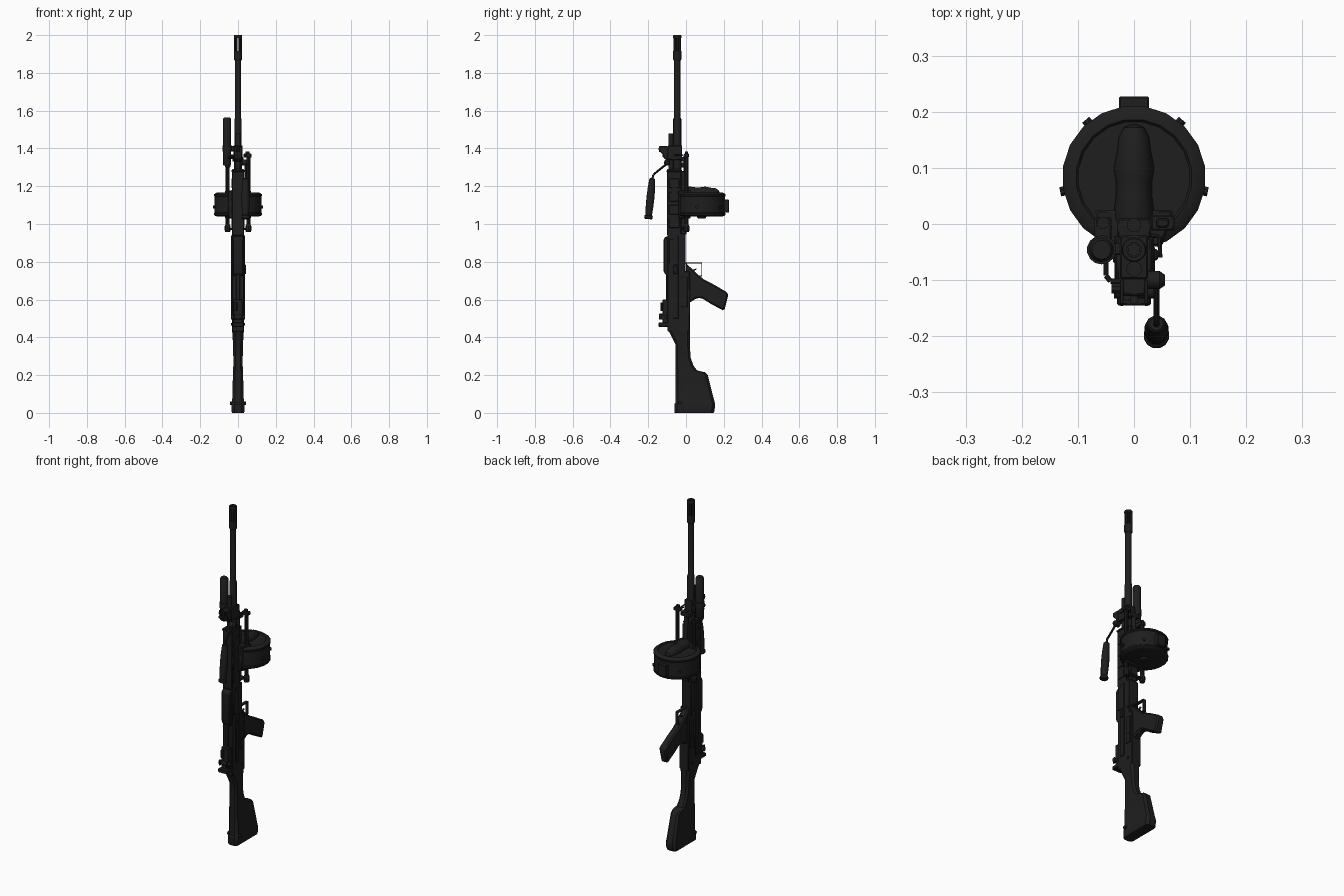
import bpy, bmesh, math
from mathutils import Vector

gunmetal = bpy.data.materials.new("gunmetal_black")
gunmetal.diffuse_color = (0.013, 0.013, 0.013, 1)


def finish(name, bm, bevel=0.0, segs=1):
    bmesh.ops.recalc_face_normals(bm, faces=bm.faces)
    me = bpy.data.meshes.new(name)
    bm.to_mesh(me)
    bm.free()
    me.materials.append(gunmetal)
    me.polygons.foreach_set("use_smooth", [True] * len(me.polygons))
    me.set_sharp_from_angle(angle=math.radians(32))
    ob = bpy.data.objects.new(name, me)
    bpy.context.collection.objects.link(ob)
    if bevel:
        m = ob.modifiers.new("bevel", "BEVEL")
        m.width, m.segments, m.limit_method = bevel, segs, "ANGLE"
    return ob


def skin(name, rings, bevel=0.0):
    bm = bmesh.new()
    vs = [[bm.verts.new(p) for p in r] for r in rings]
    n = len(rings[0])
    for a, b in zip(vs, vs[1:]):
        for i in range(n):
            bm.faces.new((a[i], a[(i + 1) % n], b[(i + 1) % n], b[i]))
    bm.faces.new(vs[0])
    bm.faces.new(vs[-1])
    return finish(name, bm, bevel)


def box(name, x0, x1, y0, y1, z0, z1, bevel=0.003):
    return skin(name, [[(x0, y0, z), (x1, y0, z), (x1, y1, z), (x0, y1, z)] for z in (z0, z1)], bevel)


def lathe(name, origin, axis, prof, sides=12):
    o, ax = Vector(origin), Vector(axis).normalized()
    u = ax.cross(Vector((0, 1, 0)) if abs(ax.y) < 0.9 else Vector((1, 0, 0))).normalized()
    v = ax.cross(u)
    ang = [2 * math.pi * (i + 0.5) / sides for i in range(sides)]
    return skin(name, [[o + ax * d + (u * math.cos(a) + v * math.sin(a)) * r for a in ang] for d, r in prof])


def rod(name, p0, p1, r, sides=8):
    d = Vector(p1) - Vector(p0)
    return lathe(name, p0, d, [(0, r), (d.length, r)], sides)


def path(name, pts, r):
    for i, (a, b) in enumerate(zip(pts, pts[1:])):
        rod(f"{name}_{i + 1}", a, b, r)


def side_profile(name, yz, hw, bevel=0.004, x=0.0):
    # outline in y,z extruded across x
    return skin(name, [[(x + s * hw, y, z) for y, z in yz] for s in (-1, 1)], bevel)


def loft(name, rows, c=0.3):
    # rows of z, y0, y1, half width with chamfered rectangular sections
    rings = []
    for z, y0, y1, w in rows:
        k = w * c * 2
        rings.append([(-w + k, y0, z), (w - k, y0, z), (w, y0 + k, z), (w, y1 - k, z),
                      (w - k, y1, z), (-w + k, y1, z), (-w, y1 - k, z), (-w, y0 + k, z)])
    return skin(name, rings)


BY = -0.046  # bore line

# barrel and slotted flash hider
lathe("barrel", (0, BY, 1.2), (0, 0, 1),
      [(0, .022), (.2, .022), (.21, .02), (.35, .02), (.36, .017), (.68, .017)], 16)
lathe("flash_hider_base", (0, BY, 1.865), (0, 0, 1),
      [(0, .018), (.006, .022), (.05, .022), (.05, .011)], 16)
lathe("flash_hider_tip", (0, BY, 1.985), (0, 0, 1),
      [(0, .014), (0, .022), (.012, .022), (.015, .02), (.015, .013), (0, .013)], 16)
for i in range(6):
    a = math.pi / 3 * i
    rod(f"flash_hider_prong_{i+1}", (.0155 * math.cos(a), BY + .0155 * math.sin(a), 1.9),
        (.0155 * math.cos(a), BY + .0155 * math.sin(a), 1.988), .0066, 6)

# stock
loft("stock", [(0, -.06, .145, .031), (.008, -.062, .15, .034), (.045, -.062, .155, .034), (.055, -.055, .152, .031),
               (.2, -.055, .115, .027), (.215, -.055, .1, .027), (.225, -.055, .058, .026), (.25, -.055, .04, .025),
               (.29, -.055, .025, .025), (.36, -.055, .02, .026), (.435, -.092, .02, .031)], .22)
rod("stock_pin", (-.043, -.03, .052), (.043, -.03, .052), .01)

# receiver
box("receiver", -.031, .031, -.097, .02, .43, .75)
box("receiver_front", -.031, .031, -.097, -.003, .74, .95)
side_profile("top_cover", [(-.09, .72), (-.112, .735), (-.118, .75), (-.118, .92), (-.11, .932), (-.09, .935)], .027)
side_profile("receiver_ramp", [(.0, .75), (.02, .75), (.0, .80)], .022, .002)
box("cover_rib", -.01, .01, -.107, -.09, .5, .74)
for s in (-1, 1):
    box("receiver_side_rail", s * .034 - .003, s * .034 + .003, -.07, -.04, .5, .94, .002)
    box("receiver_side_panel", s * .033 - .003, s * .033 + .003, -.025, .008, .56, .72, .002)
    for z in (.47, .62, .78):
        rod("receiver_pin", (s * .028, -.01, z), (s * .038, -.01, z), .007)
box("charging_handle", .03, .043, -.065, -.045, .735, .785)
box("ejection_port_cover", .03, .037, -.09, -.05, .79, .92, .002)

# rear sight
box("rear_sight_base", -.024, .024, -.125, -.09, .455, .60)
box("rear_sight_block", -.03, .03, -.145, -.09, .456, .478)
rod("rear_sight_drum", (-.036, -.12, .507), (.038, -.12, .507), .013, 12)
for s in (-1, 1):
    box("rear_sight_ear", s * .022 - .003, s * .022 + .003, -.143, -.1, .495, .525, .002)
rod("rear_sight_knob", (-.012, -.127, .54), (-.012, -.127, .585), .01)

# grip, trigger and guard
side_profile("pistol_grip", [(.0, .79), (.03, .765), (.065, .73), (.093, .708), (.15, .678), (.22, .637), (.223, .62),
                             (.203, .543), (.195, .543), (.13, .578), (.085, .607), (.055, .607), (.03, .59), (.0, .58)],
             .022, .008)
box("trigger_guard_front", -.01, .01, -.01, .086, .791, .797, .001)
box("trigger_guard_bow", -.01, .01, .081, .086, .725, .795, .001)
box("trigger_guard_rear", -.01, .01, .05, .086, .722, .727, .001)
side_profile("trigger", [(.0, .765), (.03, .755), (.055, .765), (.055, .76), (.03, .742), (.0, .74)], .005, .001)

# handguard and gas system
box("handguard", -.031, .031, -.1, -.025, .94, 1.29)
box("handguard_lower", -.024, .024, -.04, .003, .98, 1.28)
box("handguard_collar", -.035, .035, -.103, -.02, 1.275, 1.285, .002)
for i in range(4):
    for s in (-1, 1):
        box("handguard_rib", s * .032 - .003, s * .032 + .003, -.09, -.035, .98 + .07 * i, 1.03 + .07 * i, .002)
rod("gas_tube_upper", (0, -.08, 1.25), (0, -.08, 1.48), .014, 12)
rod("gas_tube_lower", (0, -.002, 1.2), (0, -.002, 1.36), .013, 12)
box("gas_block", -.025, .025, -.098, -.02, 1.34, 1.415)
box("lower_mount", -.03, .03, -.025, .01, 1.33, 1.355)

# front sight
side_profile("front_sight_base", [(-.09, 1.33), (-.115, 1.345), (-.128, 1.375), (-.128, 1.41), (-.09, 1.41)], .022)
for s in (-1, 1):
    side_profile("front_sight_ear", [(-.1, 1.355), (-.13, 1.375), (-.146, 1.395), (-.142, 1.412), (-.1, 1.412)],
                 .003, .001, s * .022)
rod("front_sight_post", (0, -.135, 1.38), (0, -.135, 1.405), .008)
rod("barrel_latch", (-.04, -.115, 1.36), (-.02, -.115, 1.36), .01)
lathe("handle_pivot", (.02, -.1, 1.325), (1, 0, 0), [(0, .016), (.025, .017), (.035, .01)])

# carrying handle
path("carry_handle_rod", [(.035, -.09, 1.325), (.04, -.11, 1.312), (.04, -.172, 1.262), (.04, -.18, 1.235)], .006)
lathe("carry_handle_grip", (.04, -.178, 1.242), (0, -.022, -.22),
      [(0, .012), (.004, .016), (.05, .02), (.1, .022), (.15, .021), (.195, .018), (.2, .023), (.213, .023), (.217, .018)])

# left side cylinder with clamp and bent tie
lathe("side_cylinder", (-.058, BY, 1.31), (0, 0, 1),
      [(0, .019), (.005, .022), (.245, .022), (.253, .017)], 14)
lathe("side_cylinder_clamp", (-.058, BY, 1.385), (0, 0, 1), [(0, .026), (.03, .026)], 14)
box("clamp_bridge", -.06, 0, -.055, -.035, 1.385, 1.412)
path("clamp_tie", [(-.05, -.06, 1.35), (-.05, -.092, 1.35), (-.042, -.102, 1.35), (-.02, -.102, 1.35)], .005)

# folded support legs
for s, top in ((-1, 1.33), (1, 1.36)):
    y = .002
    rod("support_leg", (s * .055, y, .965), (s * .055, y, top), .011, 10)
    lathe("support_leg_cap", (s * .055, y, .957), (0, 0, 1), [(0, .014), (.012, .017), (.03, .017), (.04, .012)], 10)
box("leg_foot", .03, .072, -.012, .016, 1.352, 1.372)
box("leg_foot_tip", .04, .062, -.006, .01, 1.365, 1.385)
path("leg_hook", [(.03, -.02, 1.365), (.045, -.022, 1.365), (.047, -.06, 1.365)], .004)
box("left_leg_joint", -.07, -.04, -.04, .012, 1.30, 1.325)
box("leg_latch", -.04, .04, -.03, .015, .968, .98)
box("magazine_latch", -.018, .018, -.03, .002, .945, .975)

# drum magazine
DY = .083
lathe("drum", (0, DY, 1.04), (0, 0, 1),
      [(0, .112), (.004, .124), (.008, .128), (.016, .128), (.02, .125), (.105, .125), (.109, .128), (.117, .128),
       (.125, .118), (.127, .104), (.122, .1), (.122, .04)], 20)
lathe("drum_hub", (0, DY, 1.03), (0, 0, 1), [(0, .02), (.012, .028)], 14)
lathe("drum_hump", (0, -.01, 1.163), (0, 1, 0),
      [(0, .03), (.025, .037), (.06, .032), (.085, .032), (.11, .036), (.14, .03), (.165, .027), (.182, .018), (.187, .006)],
      14)
skin("magazine_well", [[(-.07, .025, z), (-.05, -.04, z), (.05, -.04, z), (.07, .025, z)] for z in (1.03, 1.178)], .004)
box("drum_rear_lug", -.027, .027, .19, .2275, 1.06, 1.13)
for deg in (-11, 50, 130, 191):
    c, s = math.cos(math.radians(deg)), math.sin(math.radians(deg))
    rod("drum_rivet", (.11 * c, DY + .11 * s, 1.09), (.134 * c, DY + .134 * s, 1.09), .009)
